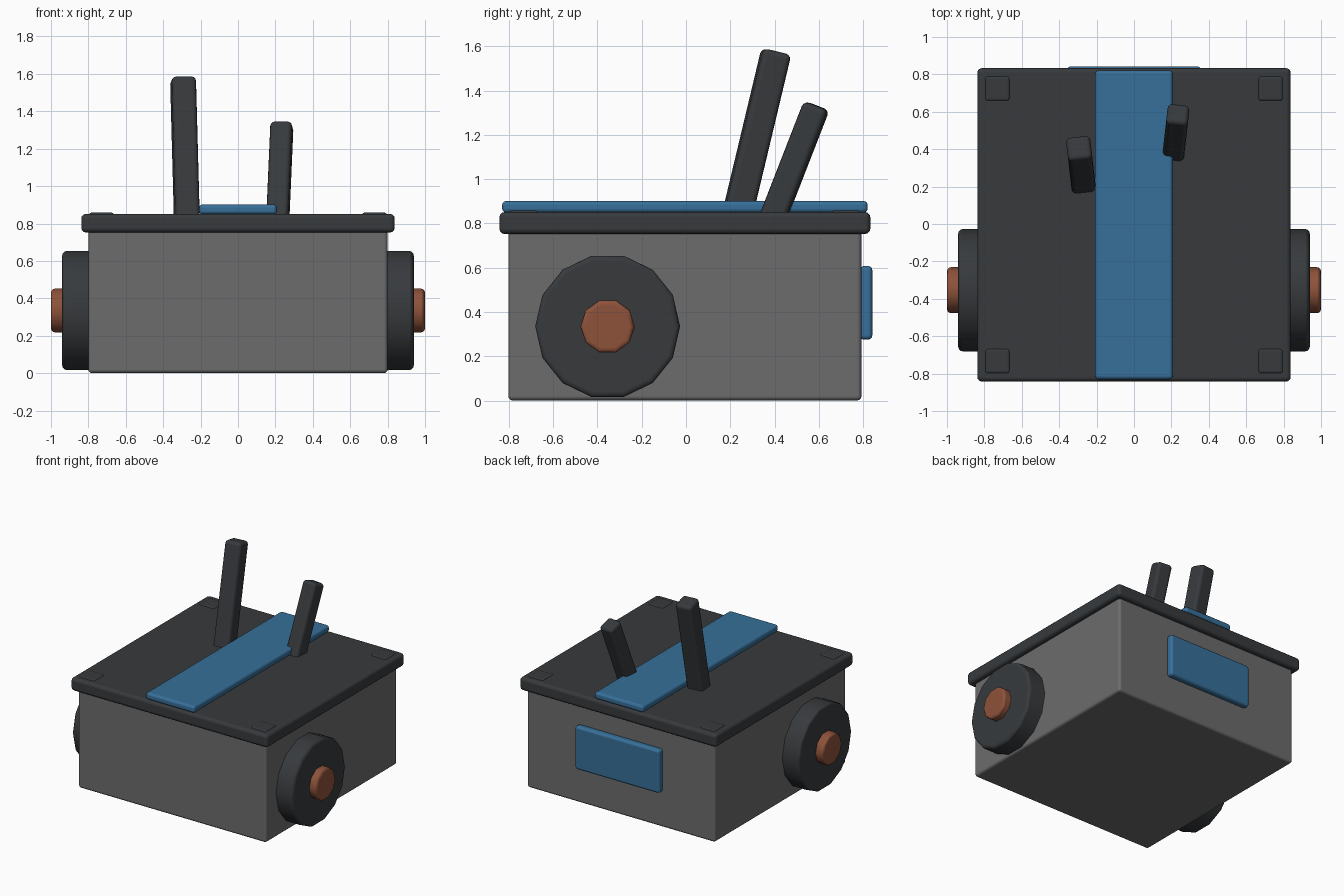
import bpy
from math import radians, pi
from mathutils import Matrix, Vector

if "Cube" in bpy.data.objects:
    bpy.data.objects.remove(bpy.data.objects["Cube"])


def material(name, rgb):
    m = bpy.data.materials.new(name)
    m.diffuse_color = (*rgb, 1)
    m.use_nodes = True
    m.node_tree.nodes["Principled BSDF"].inputs["Base Color"].default_value = m.diffuse_color
    return m


GREY = material("body_grey", (0.15, 0.15, 0.15))
DARK = material("dark_grey", (0.038, 0.042, 0.046))
BLUE = material("blue", (0.038, 0.16, 0.32))
RUST = material("rust", (0.27, 0.085, 0.043))
CY = -0.005  # centre line of the box, shifted by the rear panel


def finish(name, mat, bevel):
    """Name, colour, round the edges and shade the active object."""
    ob = bpy.context.object
    ob.name = ob.data.name = name
    ob.data.materials.append(mat)
    bpy.ops.object.transform_apply(location=False, rotation=False, scale=True)
    bpy.ops.object.shade_smooth_by_angle(angle=radians(40))
    mod = ob.modifiers.new("rounded_edges", 'BEVEL')
    mod.width, mod.segments = bevel, 3
    mod.limit_method, mod.angle_limit = 'ANGLE', radians(40)
    mod.harden_normals = True
    return ob


def box(name, lo, hi, mat, bevel):
    lo, hi = Vector(lo), Vector(hi)
    bpy.ops.mesh.primitive_cube_add(size=1, location=(lo + hi) / 2)
    bpy.context.object.scale = hi - lo
    return finish(name, mat, bevel)


def disc(name, sides, radius, x0, x1, mat, bevel):
    """Cylinder along x at the wheel axle, with a corner pointing along y."""
    bpy.ops.mesh.primitive_cylinder_add(vertices=sides, radius=radius, depth=abs(x1 - x0))
    ob = finish(name, mat, bevel)
    ob.data.transform(Matrix.Rotation(pi / 2, 4, 'Y'))
    ob.location = ((x0 + x1) / 2, -0.354, 0.335)


def rod(name, top, width, length, lean, yaw):
    """Square bar hanging from its top point, leaning backwards."""
    bpy.ops.mesh.primitive_cube_add(size=1)
    bpy.context.object.scale = (width, width, length)
    ob = finish(name, DARK, 0.025)
    ob.data.transform(Matrix.Translation((0, 0, -length / 2)))
    ob.rotation_euler = (radians(-lean), 0, radians(yaw))
    ob.location = top


# Box body, lid and stripe
box("body", (-0.8, CY - 0.798, 0), (0.8, CY + 0.798, 0.8), GREY, 0.02)
box("lid", (-0.838, CY - 0.838, 0.752), (0.838, CY + 0.838, 0.852), DARK, 0.025)
box("lid_stripe", (-0.208, CY - 0.826, 0.848), (0.208, CY + 0.826, 0.902), BLUE, 0.02)

# Rear panel
box("rear_panel", (-0.36, 0.785, 0.275), (0.36, 0.842, 0.608), BLUE, 0.02)

# Corner posts and wheels, both sides
for sx, side in ((-1, "left"), (1, "right")):
    for sy, end in ((-1, "front"), (1, "back")):
        xs = sorted((sx * 0.662, sx * 0.799))
        ys = sorted((CY + sy * 0.66, CY + sy * 0.797))
        box(f"corner_post_{end}_{side}", (xs[0], ys[0], 0.001),
            (xs[1], ys[1], 0.859), DARK, 0.018)
    disc(f"wheel_{side}", 14, 0.327, sx * 0.76, sx * 0.94, DARK, 0.025)
    disc(f"wheel_hub_{side}", 10, 0.123, sx * 0.9, sx * 1.0, RUST, 0.022)

# Leaning rods on the lid
rod("rod_tall", (-0.294, 0.408, 1.577), 0.13, 0.8, 13.5, 6.5)
rod("rod_short", (0.235, 0.59, 1.332), 0.117, 0.58, 21.4, -6.4)
